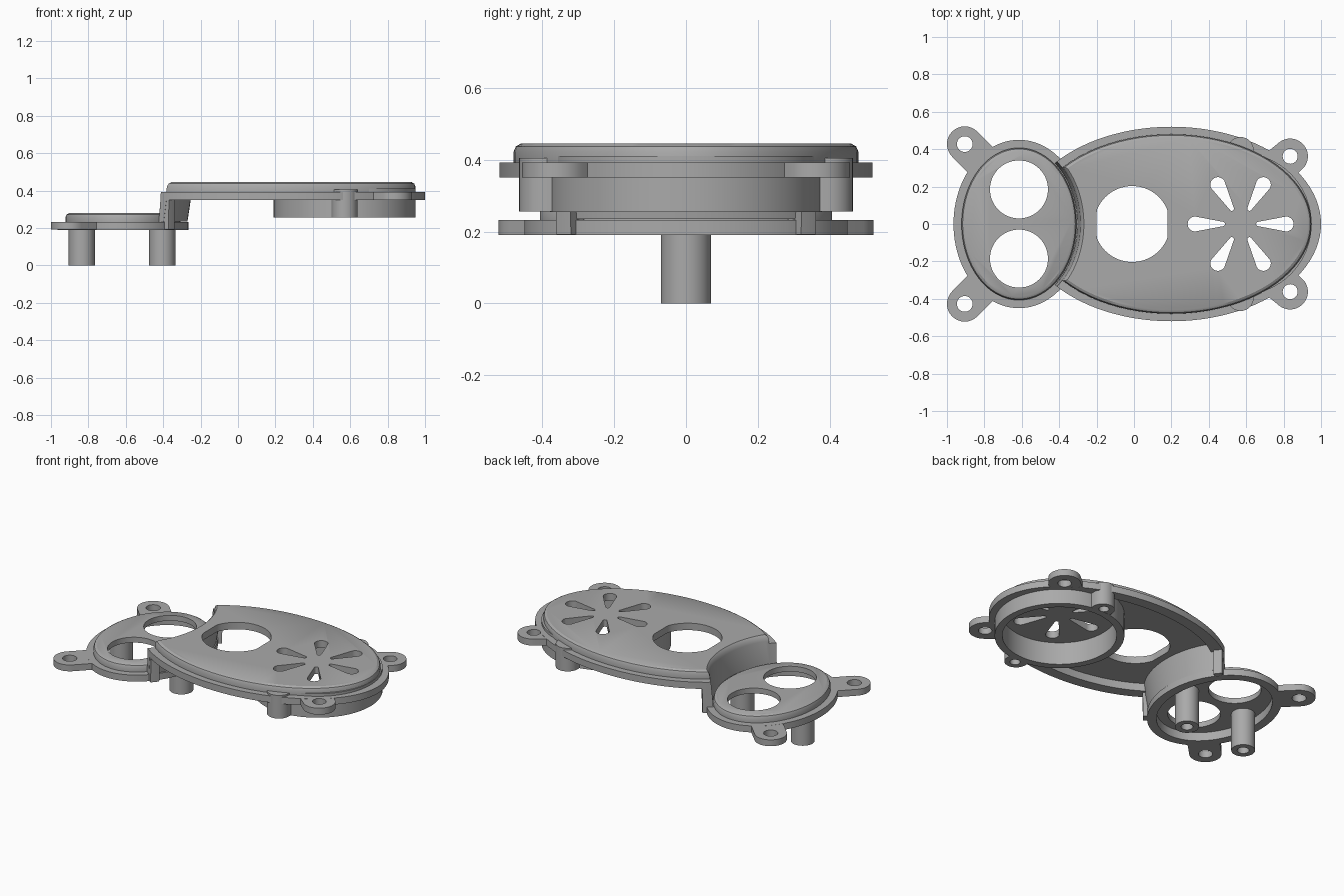
import bpy, bmesh, math

cube = bpy.data.objects.get("Cube")
if cube:
    bpy.data.objects.remove(cube, do_unlink=True)

grey = bpy.data.materials.new("plain grey")
grey.use_nodes = True
grey.diffuse_color = (0.4, 0.4, 0.4, 1)
grey.node_tree.nodes["Principled BSDF"].inputs["Base Color"].default_value = (0.4, 0.4, 0.4, 1)

BIG, SMALL, SPEAKER = (0.2, 0), (-0.615, 0), (0.57, 0)


def loft(name, rings):
    """Closed solid through rings of (z, outline points)."""
    bm = bmesh.new()
    loops = [[bm.verts.new((x, y, z)) for x, y in pts] for z, pts in rings]
    n = len(loops[0])
    for low, high in zip(loops, loops[1:]):
        for i in range(n):
            j = (i + 1) % n
            bm.faces.new((low[i], low[j], high[j], high[i]))
    bm.faces.new(loops[0][::-1])
    bm.faces.new(loops[-1])
    bmesh.ops.recalc_face_normals(bm, faces=bm.faces)
    mesh = bpy.data.meshes.new(name)
    bm.to_mesh(mesh)
    bm.free()
    mesh.materials.append(grey)
    obj = bpy.data.objects.new(name, mesh)
    bpy.context.collection.objects.link(obj)
    return obj


def oval(c, rx, ry, n=96):
    return [(c[0] + rx * math.cos(2 * math.pi * i / n),
             c[1] + ry * math.sin(2 * math.pi * i / n)) for i in range(n)]


def ellipse(name, c, *rings, n=96):
    return loft(name, [(z, oval(c, rx, ry, n)) for z, rx, ry in rings])


def tube(name, c, r, z0, z1, n=40):
    return ellipse(name, c, (z0, r, r), (z1, r, r), n=n)


def capsule(name, a, b, ra, rb, z0, z1, n=16):
    """Prism with a round end of radius ra at a and rb at b."""
    t = math.atan2(b[1] - a[1], b[0] - a[0])
    pts = []
    for c, r, start in ((b, rb, t - math.pi / 2), (a, ra, t + math.pi / 2)):
        for i in range(n + 1):
            u = start + math.pi * i / n
            pts.append((c[0] + r * math.cos(u), c[1] + r * math.sin(u)))
    return loft(name, [(z0, pts), (z1, pts)])


def combine(obj, operation, *others):
    """Apply a boolean with each helper, then remove the helper."""
    for other in others:
        mod = obj.modifiers.new("cut", "BOOLEAN")
        mod.operation, mod.solver, mod.object = operation, "EXACT", other
        graph = bpy.context.evaluated_depsgraph_get()
        mesh = bpy.data.meshes.new_from_object(obj.evaluated_get(graph))
        obj.modifiers.clear()
        obj.data = mesh
        bpy.data.objects.remove(other, do_unlink=True)
    return obj


def finish(obj):
    bpy.ops.object.select_all(action="DESELECT")
    obj.select_set(True)
    bpy.context.view_layer.objects.active = obj
    bpy.ops.object.shade_smooth_by_angle(angle=math.radians(30))


def raised(c, rx, ry, z0, top):
    """Raised oval panel with a rounded upper edge."""
    return ellipse("raised_panel", c, (z0, rx, ry), (top - 0.022, rx, ry),
                   (top - 0.008, rx - 0.006, ry - 0.006), (top, rx - 0.02, ry - 0.02))


# Lower faceplate with flange, mounting ears and hollow underside
lower = ellipse("lower_faceplate", SMALL, (0.19, 0.35, 0.45), (0.232, 0.35, 0.45))
combine(lower, "UNION", raised(SMALL, 0.307, 0.407, 0.21, 0.28))
for s in (-1, 1):
    combine(lower, "UNION", capsule("ear", (-0.905, 0.427 * s), (-0.75, 0.272 * s),
                                    0.095, 0.095, 0.1905, 0.2315))
combine(lower, "DIFFERENCE", ellipse("hollow", SMALL, (0.1, 0.295, 0.395), (0.245, 0.295, 0.395)))
for s in (-1, 1):
    combine(lower, "DIFFERENCE",
            tube("ear_hole", (-0.905, 0.427 * s), 0.042, 0, 0.5),
            tube("sensor_hole", (-0.615, 0.185 * s), 0.155, 0, 0.5, 64))
finish(lower)

# Mounting posts under the lower faceplate
for name, x in (("outer_post", -0.835), ("inner_post", -0.405)):
    post = tube(name, (x, 0), 0.07, 0, 0.25)
    combine(post, "DIFFERENCE", tube("screw_hole", (x, 0), 0.035, -0.1, 0.15))
    finish(post)

# Upper faceplate with flange, ears and hollow underside
upper = ellipse("upper_faceplate", BIG, (0.35, 0.8, 0.52), (0.393, 0.8, 0.52))
combine(upper, "UNION", raised(BIG, 0.748, 0.48, 0.37, 0.445))
for s in (-1, 1):
    combine(upper, "UNION", capsule("ear", (0.835, 0.362 * s), (0.7, 0.25 * s),
                                    0.095, 0.095, 0.3505, 0.3925))
combine(upper, "DIFFERENCE", ellipse("hollow", BIG, (0.2, 0.72, 0.45), (0.4, 0.72, 0.45)))

# Concave step wall joining the two levels
wall = ellipse("step_wall", SMALL, (0.235, 0.345, 0.445), (0.42, 0.373, 0.473))
combine(wall, "INTERSECT", ellipse("clip", BIG, (0.1, 0.799, 0.519), (0.392, 0.799, 0.519),
                                   (0.3925, 0.747, 0.479), (0.6, 0.747, 0.479)))
combine(upper, "UNION", wall)

# Short feet at both ends of the step wall
feet = ellipse("wall_feet", SMALL, (0.192, 0.375, 0.475), (0.38, 0.378, 0.478))
combine(feet, "INTERSECT", ellipse("clip", BIG, (0.1, 0.798, 0.518), (0.5, 0.798, 0.518)))
combine(feet, "DIFFERENCE", ellipse("clip", BIG, (0.1, 0.745, 0.465), (0.5, 0.745, 0.465)))
combine(upper, "UNION", feet)
combine(upper, "DIFFERENCE", ellipse("step_cut", SMALL, (0.1, 0.308, 0.408), (0.25, 0.313, 0.413),
                                     (0.41, 0.328, 0.428), (0.435, 0.337, 0.437),
                                     (0.45, 0.352, 0.452), (0.6, 0.352, 0.452)))

# Button opening with flattened sides
button = tube("button_opening", (-0.01, 0), 0.203, 0.1, 0.6, 64)
for v in button.data.vertices:
    v.co.x = max(-0.2, min(0.18, v.co.x))
combine(upper, "DIFFERENCE", button)

# Ear holes and six petal-shaped speaker slots
for s in (-1, 1):
    combine(upper, "DIFFERENCE", tube("ear_hole", (0.835, 0.362 * s), 0.04, 0, 0.6))
for k in range(6):
    u = k * math.pi / 3
    a, b = [(SPEAKER[0] + r * math.cos(u), r * math.sin(u)) for r in (0.095, 0.243)]
    combine(upper, "DIFFERENCE", capsule("slot", a, b, 0.012, 0.04, 0.1, 0.6))
finish(upper)

# Speaker ring with a screw boss on each side
ring = tube("speaker_ring", SPEAKER, 0.38, 0.255, 0.41, 96)
for s in (-1, 1):
    combine(ring, "UNION", capsule("boss", (0.57, 0.395 * s), (0.57, 0.34 * s),
                                   0.07, 0.07, 0.2555, 0.405))
combine(ring, "DIFFERENCE", tube("ring_bore", SPEAKER, 0.335, 0.1, 0.6, 96))
for s in (-1, 1):
    combine(ring, "DIFFERENCE", tube("boss_hole", (0.57, 0.405 * s), 0.03, 0.1, 0.34))
finish(ring)
